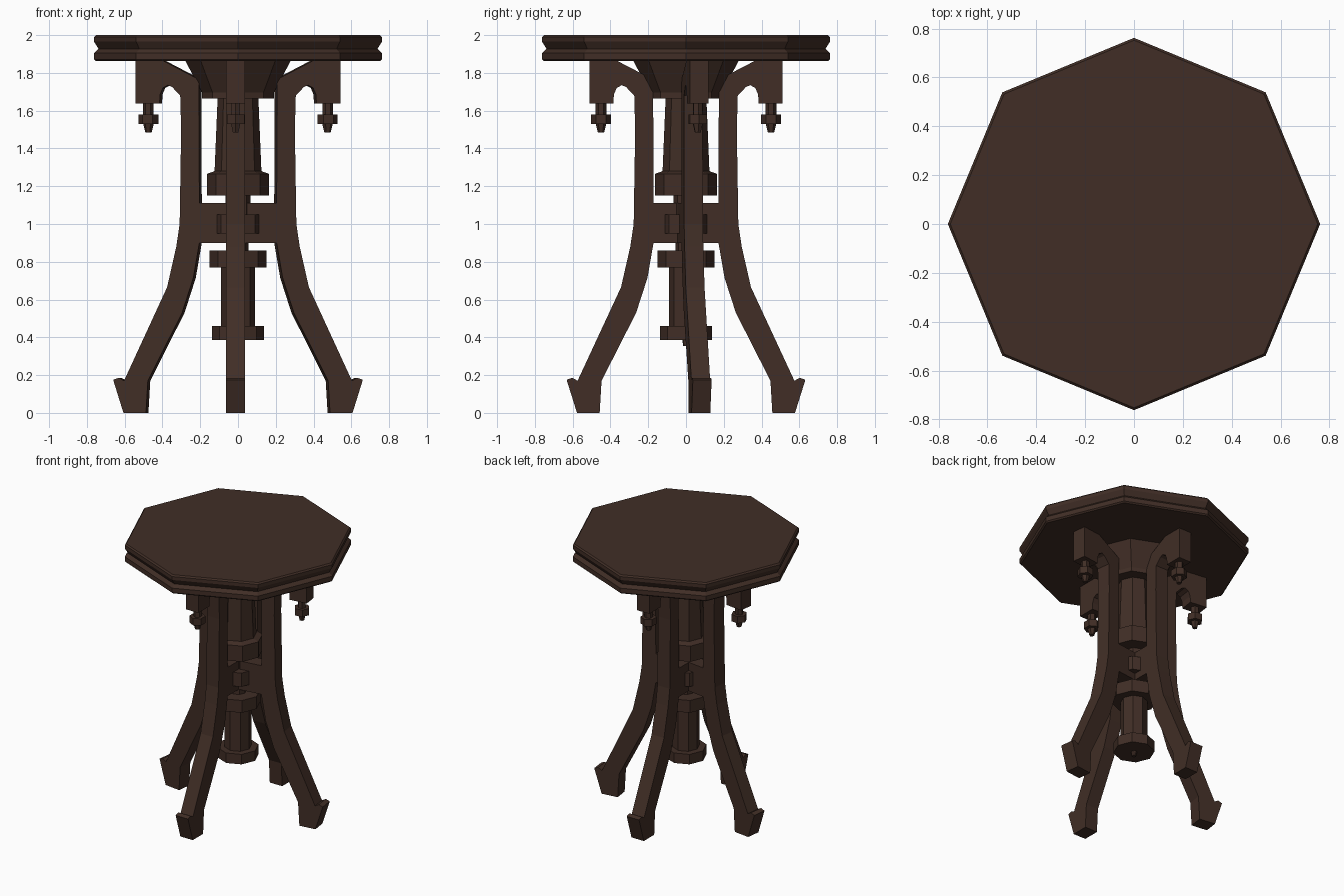
import bpy, bmesh, math
from mathutils import Matrix

if "Cube" in bpy.data.objects:
    bpy.data.objects.remove(bpy.data.objects["Cube"])

wood = bpy.data.materials.new("dark brown wood")
wood.diffuse_color = (0.052, 0.027, 0.019, 1)
wood.use_nodes = True
wood.node_tree.nodes["Principled BSDF"].inputs["Base Color"].default_value = wood.diffuse_color


def finish(name, bm, matrix=Matrix()):
    bmesh.ops.recalc_face_normals(bm, faces=bm.faces)
    me = bpy.data.meshes.new(name)
    bm.to_mesh(me)
    bm.free()
    me.materials.append(wood)
    ob = bpy.data.objects.new(name, me)
    ob.matrix_world = matrix
    bpy.context.collection.objects.link(ob)
    return ob


def lathe(name, profile, sides, matrix=Matrix()):
    """Faceted turning from (radius, z) pairs, first corner on +x."""
    bm = bmesh.new()
    rings = []
    for r, z in profile:
        rings.append([bm.verts.new((r * math.cos(2 * math.pi * i / sides),
                                    r * math.sin(2 * math.pi * i / sides), z))
                      for i in range(sides)])
    for a, b in zip(rings, rings[1:]):
        for i in range(sides):
            j = (i + 1) % sides
            bm.faces.new((a[i], a[j], b[j], b[i]))
    bm.faces.new(rings[0])
    bm.faces.new(rings[-1])
    return finish(name, bm, matrix)


def slab(name, outline, width, matrix):
    """Flat (x, z) outline given thickness along y."""
    bm = bmesh.new()
    f = bm.faces.new([bm.verts.new((x, -width / 2, z)) for x, z in outline])
    ext = bmesh.ops.extrude_face_region(bm, geom=[f], use_keep_orig=True)
    bmesh.ops.translate(bm, vec=(0, width, 0),
                        verts=[v for v in ext["geom"] if isinstance(v, bmesh.types.BMVert)])
    return finish(name, bm, matrix)


# Octagonal top with a grooved edge
lathe("table_top", [(0.752, 1.863), (0.762, 1.872), (0.762, 1.905), (0.738, 1.927),
                    (0.762, 1.965), (0.762, 1.99), (0.752, 2.0)], 8)

# Turned octagonal centre post with collars and a flared head
lathe("centre_post", [(0.015, 0.355), (0.02, 0.387), (0.138, 0.387), (0.138, 0.46),
                      (0.09, 0.46), (0.09, 0.77), (0.15, 0.77), (0.15, 0.86),
                      (0.055, 0.86), (0.055, 0.95), (0.127, 0.95), (0.127, 1.05),
                      (0.065, 1.05), (0.065, 1.15), (0.165, 1.15), (0.165, 1.265),
                      (0.124, 1.28), (0.108, 1.665), (0.19, 1.665), (0.19, 1.695),
                      (0.28, 1.866)], 8)

# Leg outline: bracket, curved shank, foot, then inner side with crossbar
leg = [(0.395, 1.865), (0.54, 1.865), (0.54, 1.638), (0.412, 1.638), (0.41, 1.685),
       (0.395, 1.72), (0.368, 1.735), (0.345, 1.725), (0.302, 1.68), (0.297, 1.5),
       (0.305, 1.0), (0.323, 0.88), (0.372, 0.665), (0.458, 0.48), (0.602, 0.17),
       (0.63, 0.186), (0.66, 0.175), (0.605, 0.0), (0.485, 0.0), (0.475, 0.17),
       (0.292, 0.53), (0.232, 0.715), (0.2, 0.9), (0.03, 0.9), (0.03, 1.11),
       (0.2, 1.11), (0.202, 1.765)]
pendant = [(0.028, 1.64), (0.028, 1.58), (0.053, 1.58), (0.053, 1.53),
           (0.028, 1.53), (0.017, 1.485)]

# Side legs swing slightly to the back and stand a little further out
for side, angle, x_off, inset in (("right", 7.5, 0, 0), ("left", 172.5, 0, 0),
                                  ("front", -90, -0.0125, 0.028),
                                  ("back", 90, -0.0125, 0.028)):
    m = Matrix.Translation((x_off, 0, 0)) @ Matrix.Rotation(math.radians(angle), 4, 'Z')
    slab(side + "_leg", [(x - inset if x > 0.1 else x, z) for x, z in leg], 0.1, m)
    lathe(side + "_pendant", pendant, 6, m @ Matrix.Translation((0.478 - inset, 0, 0)))
